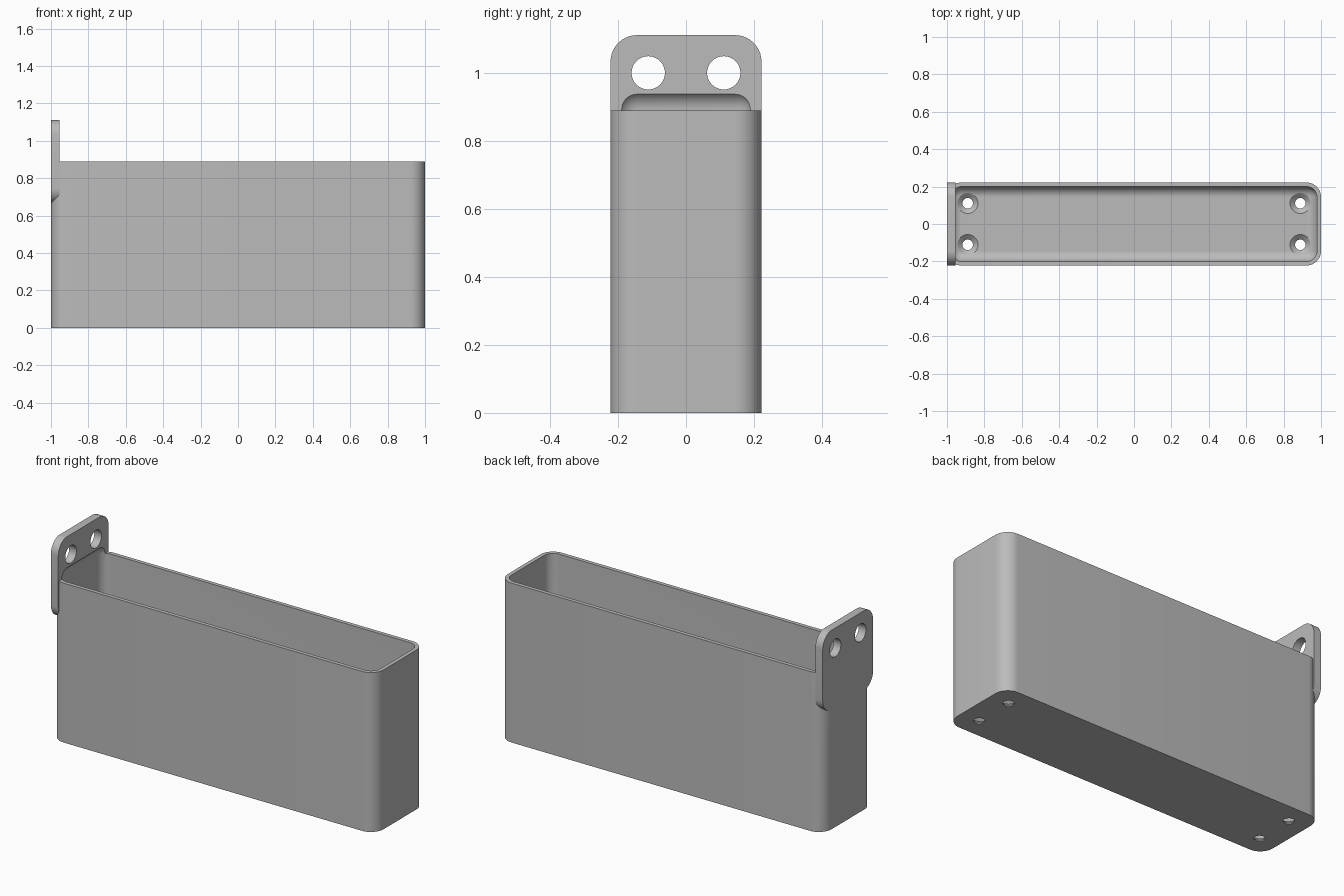
import bpy
import bmesh
import math
from mathutils import Matrix

if "Cube" in bpy.data.objects:
    bpy.data.objects.remove(bpy.data.objects["Cube"], do_unlink=True)

HALF_L, HALF_W, HEIGHT = 1.0, 0.222, 0.89
WALL, FLOOR = 0.022, 0.03
R_OUT, R_IN = 0.078, 0.056
HOLE = 0.111

grey = bpy.data.materials.new("plain grey")
grey.use_nodes = True
colour = (0.5, 0.5, 0.5, 1)
grey.diffuse_color = colour
grey.node_tree.nodes["Principled BSDF"].inputs["Base Color"].default_value = colour


def make_object(name, bm):
    mesh = bpy.data.meshes.new(name)
    bm.to_mesh(mesh)
    bm.free()
    mesh.materials.append(grey)
    obj = bpy.data.objects.new(name, mesh)
    bpy.context.collection.objects.link(obj)
    return obj


def rounded_box(name, low, high, radius, axis=None, segments=10):
    """Box between two corners; rounds edges along one axis, or all edges."""
    bm = bmesh.new()
    bmesh.ops.create_cube(bm, size=1)
    for v in bm.verts:
        for i in range(3):
            v.co[i] = high[i] if v.co[i] > 0 else low[i]
    edges = [e for e in bm.edges if axis is None or
             abs((e.verts[0].co - e.verts[1].co).normalized()[axis]) > 0.9]
    bmesh.ops.bevel(bm, geom=edges, offset=radius, segments=segments,
                    profile=0.5, affect='EDGES')
    return make_object(name, bm)


def cone(bm, r1, r2, depth, matrix):
    bmesh.ops.create_cone(bm, cap_ends=True, segments=40, radius1=r1,
                          radius2=r2, depth=depth, matrix=matrix)


def boolean(target, tool, operation):
    mod = target.modifiers.new("join", 'BOOLEAN')
    mod.operation, mod.solver, mod.object = operation, 'EXACT', tool
    bpy.context.view_layer.objects.active = target
    bpy.ops.object.modifier_apply(modifier=mod.name)
    bpy.data.objects.remove(tool, do_unlink=True)


# Tray body with an upright hanging plate on its right end
tray = rounded_box("wall_tray", (-HALF_L, -HALF_W, 0),
                   (HALF_L, HALF_W, HEIGHT), R_OUT, axis=2)
plate = rounded_box("hanging_plate", (-HALF_L, -HALF_W, 0.667),
                    (-0.955, HALF_W, 1.111), R_OUT, axis=0)
boolean(tray, plate, 'UNION')

# Cavity with rounded edges, scooping slightly into the plate
cavity = rounded_box("cavity_cutter", (WALL - HALF_L, WALL - HALF_W, FLOOR),
                     (HALF_L - WALL, HALF_W - WALL, 0.948), R_IN)
boolean(tray, cavity, 'DIFFERENCE')

# Hanging holes through the plate
for side in (-1, 1):
    bm = bmesh.new()
    cone(bm, 0.049, 0.049, 0.2, Matrix.Translation((-0.978, side * HOLE, 1.0))
         @ Matrix.Rotation(math.pi / 2, 4, 'Y'))
    boolean(tray, make_object("hanging_hole_cutter", bm), 'DIFFERENCE')

# Countersunk screw holes in the floor, each turned from one profile
profile = [(0, -0.05), (0.028, -0.05), (0.028, 0.006), (0.055, FLOOR),
           (0.055, 0.1), (0, 0.1)]
for x in (-0.889, 0.889):
    for y in (-HOLE, HOLE):
        bm = bmesh.new()
        verts = [bm.verts.new((r, 0, z)) for r, z in profile]
        edges = [bm.edges.new(pair) for pair in zip(verts, verts[1:])]
        bmesh.ops.spin(bm, geom=verts + edges, axis=(0, 0, 1), cent=(0, 0, 0),
                       angle=math.tau, steps=40)
        bmesh.ops.remove_doubles(bm, verts=bm.verts, dist=0.0001)
        bmesh.ops.recalc_face_normals(bm, faces=bm.faces)
        bmesh.ops.translate(bm, verts=bm.verts, vec=(x, y, 0))
        boolean(tray, make_object("screw_hole_cutter", bm), 'DIFFERENCE')

# Smooth the rounded surfaces, keep the crisp edges
bpy.ops.object.select_all(action='DESELECT')
tray.select_set(True)
bpy.context.view_layer.objects.active = tray
bpy.ops.object.shade_smooth_by_angle(angle=math.radians(30))
